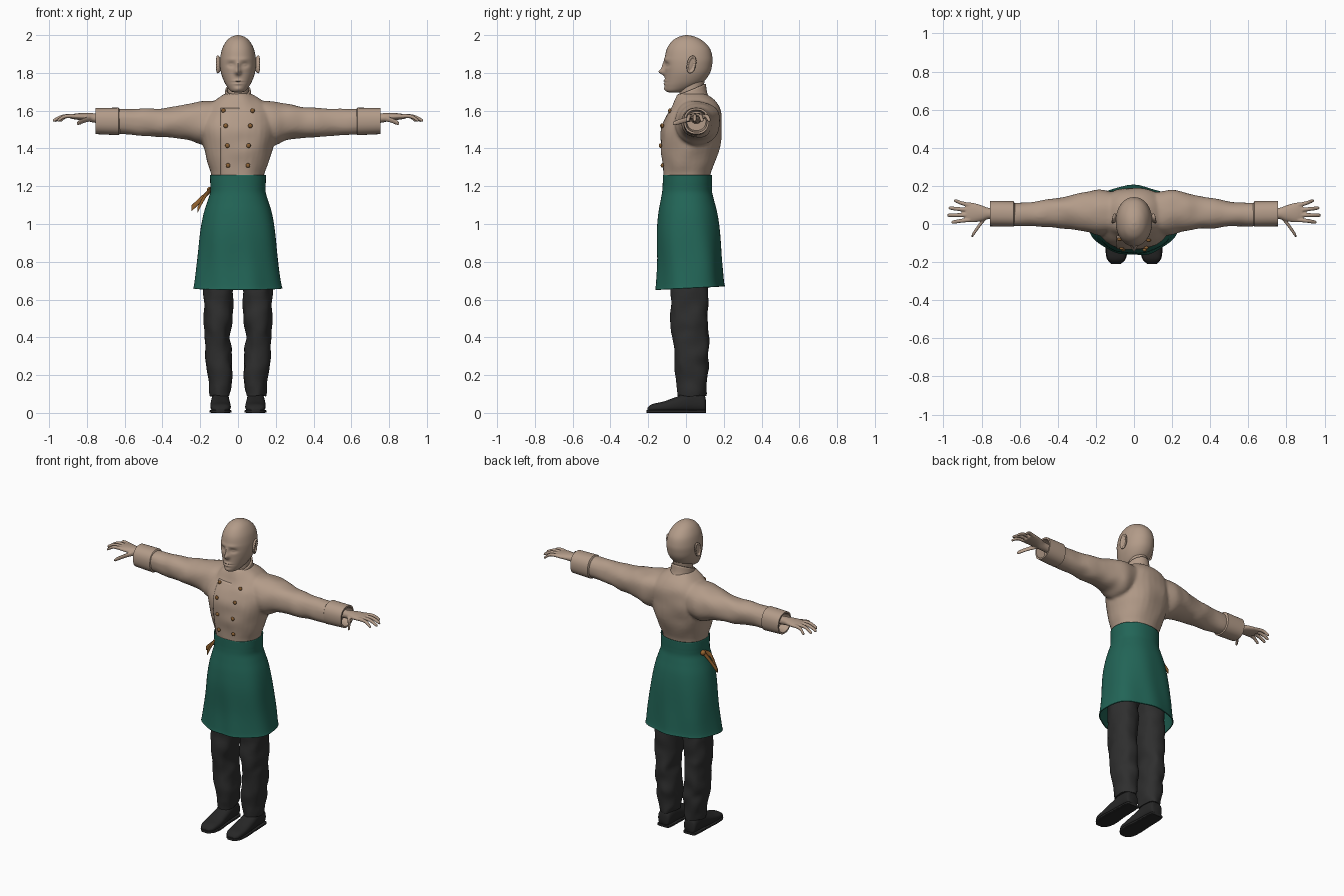
import bpy
import bmesh
from math import cos, sin, pi, exp, copysign, atan2, radians
from mathutils import Vector, Matrix, noise

cube = bpy.data.objects.get("Cube")
if cube:
    bpy.data.objects.remove(cube, do_unlink=True)


def material(name, r, g, b):
    m = bpy.data.materials.new(name)
    m.use_nodes = True
    m.diffuse_color = (r, g, b, 1)
    shader = next(n for n in m.node_tree.nodes if n.type == "BSDF_PRINCIPLED")
    shader.inputs["Base Color"].default_value = (r, g, b, 1)
    shader.inputs["Roughness"].default_value = 0.8
    return m


TAN = material("warm tan", .45, .33, .25)
GREEN = material("apron green", .016, .13, .095)
ORANGE = material("trim orange", .31, .13, .03)
BROWN = material("button brown", .26, .12, .035)
CHARCOAL = material("trouser charcoal", .028, .028, .028)
BLACK = material("shoe black", .02, .02, .02)


def spline(rows, steps):
    """Catmull-Rom interpolation of the section rows."""
    out = []
    for i in range(len(rows) - 1):
        quad = [rows[max(i - 1, 0)], rows[i], rows[i + 1], rows[min(i + 2, len(rows) - 1)]]
        for k in range(steps):
            t = k / steps
            out.append([b + t / 2 * (c - a + t * (2 * a - 5 * b + 4 * c - d + t * (3 * (b - c) + d - a)))
                        for a, b, c, d in zip(*quad)])
    return out + [list(rows[-1])]


def loft(bm, axis, rows, segs=32, steps=4, power=2, caps=True, side=1):
    """Skin rounded sections (position, u min, u max, v min, v max) along an axis."""
    rows = [(r[0], -r[1], *r[1:]) if len(r) == 4 else r for r in rows]
    rings = []
    for t, u0, u1, v0, v1 in spline(rows, steps):
        ring = []
        for j in range(segs):
            a = 2 * pi * j / segs
            c, s = (copysign(abs(w) ** (2 / power), w) for w in (cos(a), sin(a)))
            u = (u0 + u1) / 2 + (u1 - u0) / 2 * c
            v = (v0 + v1) / 2 + (v1 - v0) / 2 * s
            x, y, z = {"x": (t, u, v), "y": (u, t, v), "z": (u, v, t)}[axis]
            ring.append(bm.verts.new((x * side, y, z)))
        rings.append(ring)
    for lo, hi in zip(rings, rings[1:]):
        for j in range(segs):
            k = (j + 1) % segs
            bm.faces.new((lo[j], lo[k], hi[k], hi[j]))
    if caps:
        bm.faces.new(rings[0])
        bm.faces.new(rings[-1])


def finish(name, bm, mats, mirror=False, voxel=0, thick=0, deform=None, angle=50):
    bmesh.ops.recalc_face_normals(bm, faces=bm.faces)
    if deform:
        for v in bm.verts:
            v.co = deform(v.co.copy())
    mesh = bpy.data.meshes.new(name)
    bm.to_mesh(mesh)
    bm.free()
    ob = bpy.data.objects.new(name, mesh)
    bpy.context.collection.objects.link(ob)
    if mirror:
        ob.modifiers.new("Mirror", "MIRROR").use_mirror_merge = False
    if thick:
        shell = ob.modifiers.new("Thickness", "SOLIDIFY")
        shell.thickness, shell.offset = thick, -1
    if voxel:
        # Fuse overlapping volumes into one skin
        fuse = ob.modifiers.new("Fuse", "REMESH")
        fuse.mode, fuse.voxel_size = "VOXEL", voxel
        relax = ob.modifiers.new("Relax", "SMOOTH")
        relax.factor, relax.iterations = .5, 4
        fused = bpy.data.meshes.new_from_object(ob.evaluated_get(bpy.context.evaluated_depsgraph_get()))
        ob.modifiers.clear()
        ob.data = fused
    ob.data.materials.clear()
    for m in mats:
        ob.data.materials.append(m)
    bpy.ops.object.select_all(action="DESELECT")
    ob.select_set(True)
    bpy.context.view_layer.objects.active = ob
    bpy.ops.object.shade_smooth_by_angle(angle=radians(angle))
    return ob


def wrinkle(scale, amount):
    return lambda v: v + noise.noise_vector(v * scale) * amount


# Head with sculpted brow, eyes, nose, lips and chin
FEATURES = [(0, 1.805, .015, .016, -.03), (0, 1.835, .011, .025, -.013), (.036, 1.842, .02, .013, .012),
            (.03, 1.872, .03, .01, -.004), (0, 1.757, .024, .006, -.007), (0, 1.742, .02, .006, -.006),
            (0, 1.75, .03, .003, .004), (0, 1.715, .02, .012, -.006), (.036, 1.842, .011, .006, -.006)]


def face(v):
    if v.y < -.02:
        v.y += sum(d * exp(-((abs(v.x) - x) / w) ** 2 - ((v.z - z) / h) ** 2) for x, z, w, h, d in FEATURES)
    return v


bm = bmesh.new()
loft(bm, "z", [(1.697, .02, -.09, -.03), (1.705, .04, -.106, 0), (1.73, .06, -.112, .06), (1.76, .076, -.112, .1),
               (1.8, .09, -.112, .127), (1.84, .095, -.114, .138), (1.88, .094, -.112, .14), (1.93, .083, -.1, .126),
               (1.97, .06, -.072, .088), (1.992, .032, -.035, .045), (2, .004, 0, .008)], 96, 8, 2.1)
finish("head", bm, [TAN], deform=face)

bm = bmesh.new()
loft(bm, "z", [(1.6, .06, -.03, .1), (1.7, .055, -.035, .092), (1.8, .06, -.03, .105)])
finish("neck", bm, [TAN])

# Ears: a rounded rim around a flat shell
bm = bmesh.new()
place = Matrix.Translation((.099, .027, 1.845)) @ Matrix.Rotation(radians(-12), 4, "X") @ Matrix.Rotation(.25, 4, "Z")
bmesh.ops.create_uvsphere(bm, u_segments=20, v_segments=12, radius=1, matrix=place @ Matrix.Diagonal((.008, .02, .042, 1)))
for i in range(20):
    a = 2 * pi * i / 20
    rim = Matrix.Translation((.008, .02 * cos(a), .042 * sin(a)))
    bmesh.ops.create_uvsphere(bm, u_segments=8, v_segments=6, radius=.007, matrix=place @ rim)
finish("ears", bm, [TAN], mirror=True, voxel=.003)

# Jacket: trunk and sleeves fused together
bm = bmesh.new()
loft(bm, "z", [(1.18, .135, -.11, .122), (1.26, .14, -.117, .13), (1.32, .158, -.125, .15), (1.41, .186, -.133, .18),
               (1.5, .2, -.132, .19), (1.57, .2, -.105, .187), (1.62, .165, -.075, .175),
               (1.66, .12, -.055, .15), (1.69, .07, -.04, .105)], power=2.2)
for side in (1, -1):
    loft(bm, "x", [(.08, -.05, .16, 1.46, 1.655), (.18, -.06, .18, 1.42, 1.65), (.25, -.042, .17, 1.442, 1.638),
                   (.33, -.027, .152, 1.455, 1.622), (.42, -.02, .135, 1.46, 1.612), (.52, -.012, .116, 1.468, 1.612),
                   (.65, -.01, .11, 1.477, 1.608)], power=2.2, steps=6, side=side)
jacket = finish("jacket", bm, [TAN], voxel=.009, deform=wrinkle(11, .007))

# Turned-back cuffs, open towards the hand
bm = bmesh.new()
loft(bm, "x", [(.62, .0, .1, 1.485, 1.6), (.632, -.014, .12, 1.47, 1.616), (.755, -.012, .122, 1.476, 1.614),
               (.755, -.002, .112, 1.486, 1.604), (.7, .005, .105, 1.495, 1.595)], steps=1, power=2.3)
finish("cuffs", bm, [TAN], mirror=True, angle=40)

# Standing collar, higher at the nape
bm = bmesh.new()
loft(bm, "z", [(1.625, .085, -.06, .125), (1.66, .073, -.055, .112), (1.71, .067, -.05, .105)], caps=False)
finish("collar", bm, [TAN], thick=.009, deform=lambda v: Vector((v.x, v.y, v.z + .4 * (v.y - .025))))

# Hands: palm, four fingers and a thumb
bm = bmesh.new()
loft(bm, "x", [(.69, .028, .082, 1.53, 1.58), (.76, .026, .084, 1.536, 1.586), (.8, .015, .098, 1.545, 1.588),
               (.85, .008, .112, 1.552, 1.586), (.885, .012, .112, 1.557, 1.58)])


def finger(points, r):
    loft(bm, "x", [(x, y - r * k, y + r * k, z - r * k, z + r * k)
                   for (x, y, z), k in zip(points, (1.1, 1, .9, .35))], 16)


for y, tip_x, tip_y in ((.022, .958, .01), (.047, .98, .046), (.073, .973, .084), (.099, .945, .122)):
    mid = (.87 + tip_x) / 2
    finger([(.86, y, 1.57), (mid, (y + tip_y) / 2, 1.57), (tip_x - .008, tip_y, 1.55), (tip_x, tip_y, 1.546)], .0105)
finger([(.775, .04, 1.558), (.81, -.005, 1.55), (.845, -.055, 1.535), (.853, -.066, 1.532)], .014)
finish("hands", bm, [TAN], mirror=True, voxel=.004)

# Apron with waistband stripes and hem, coloured by height
bm = bmesh.new()
loft(bm, "z", [(1.26, .148, -.122, .137), (1.22, .147, -.123, .137), (1.197, .146, -.124, .137),
               (1.165, .147, -.127, .139), (1.12, .161, -.135, .15), (1.05, .182, -.147, .167), (.95, .2, -.155, .18),
               (.8, .217, -.152, .19), (.69, .23, -.158, .197), (.66, .236, -.162, .202)], 64, 5, 2.2, caps=False)
for f in bm.faces:
    c = f.calc_center_median()
    band = c.z > 1.165 and not (1.197 < c.z < 1.22 and c.y < .07)
    f.material_index = 1 if band or c.z < .69 else 0


def drape(v):
    low = max(0, min(1, (1.16 - v.z) / .4))
    a = atan2(v.y, v.x)
    fold = 1 + low * (.02 * sin(7 * a + 5 * v.z) + .012 * sin(4 * a - 9 * v.z))
    return Vector((v.x * fold, v.y * fold, v.z + low * .05 * v.y))


finish("apron", bm, [GREEN, ORANGE], thick=.006, deform=drape)

# Knot and hanging ties at the right hip
bm = bmesh.new()
for x, y, z in ((-.245, .02, 1.08), (-.215, -.015, 1.07)):
    loft(bm, "x", [(-.135, .03, .038, 1.175, 1.198), (-.17, y, y + .008, 1.14, 1.17),
                   (x, y, y + .008, z - .012, z + .02)], 12, power=4)
bmesh.ops.create_uvsphere(bm, u_segments=12, v_segments=8, radius=.017, matrix=Matrix.Translation((-.148, .035, 1.18)))
finish("apron_ties", bm, [ORANGE])

# Overlapping front panel and two rows of buttons, laid on the jacket
bpy.context.view_layer.update()


def on_jacket(x, z, lift):
    hit, point, _, _ = jacket.ray_cast((x, -1, z), (0, 1, 0))
    return Vector((x, (point.y if hit else -.05) - lift, z))


bm = bmesh.new()
bmesh.ops.create_grid(bm, x_segments=14, y_segments=30, size=1)
for v in bm.verts:
    u = (v.co.x + 1) / 2
    v.co = on_jacket(-.092 + .15 * u, 1.425 + .19 * v.co.y, .006 - .009 * u)
finish("front_panel", bm, [TAN], thick=.008)

bm = bmesh.new()
for x, z in ((.077, 1.6), (.065, 1.52), (.056, 1.415), (.053, 1.31)):
    for side in (1, -1):
        spot = Matrix.Translation(on_jacket(x * side, z, .007)) @ Matrix.Diagonal((1, .7, 1, 1))
        bmesh.ops.create_uvsphere(bm, u_segments=16, v_segments=10, radius=.012, matrix=spot)
finish("buttons", bm, [BROWN])

# Trousers
bm = bmesh.new()
loft(bm, "z", [(1.1, -.01, .13, -.09, .11), (.85, 0, .18, -.095, .125), (.66, .022, .183, -.082, .116),
               (.5, .032, .18, -.08, .12), (.4, .042, .172, -.07, .12), (.28, .03, .172, -.062, .12),
               (.18, .032, .16, -.052, .115), (.09, .045, .146, -.046, .106)], 40, 7, 2.2)
finish("trousers", bm, [CHARCOAL], mirror=True, deform=wrinkle(13, .011))

# Shoes with flat soles
bm = bmesh.new()
loft(bm, "y", [(.105, .065, .12, .01, .07), (.092, .052, .136, .004, .1), (.03, .047, .14, .004, .115),
               (-.05, .042, .145, .004, .085), (-.12, .038, .146, .004, .06), (-.18, .045, .14, .004, .046),
               (-.205, .07, .118, .006, .026)], 32, 5, 2.5)
loft(bm, "y", [(.107, .065, .12, 0, .015), (.09, .048, .14, 0, .016), (-.04, .042, .146, 0, .016),
               (-.12, .034, .15, 0, .016), (-.18, .042, .143, 0, .016), (-.21, .07, .118, 0, .015)], 32, 5, 6)
finish("shoes", bm, [BLACK], mirror=True)
